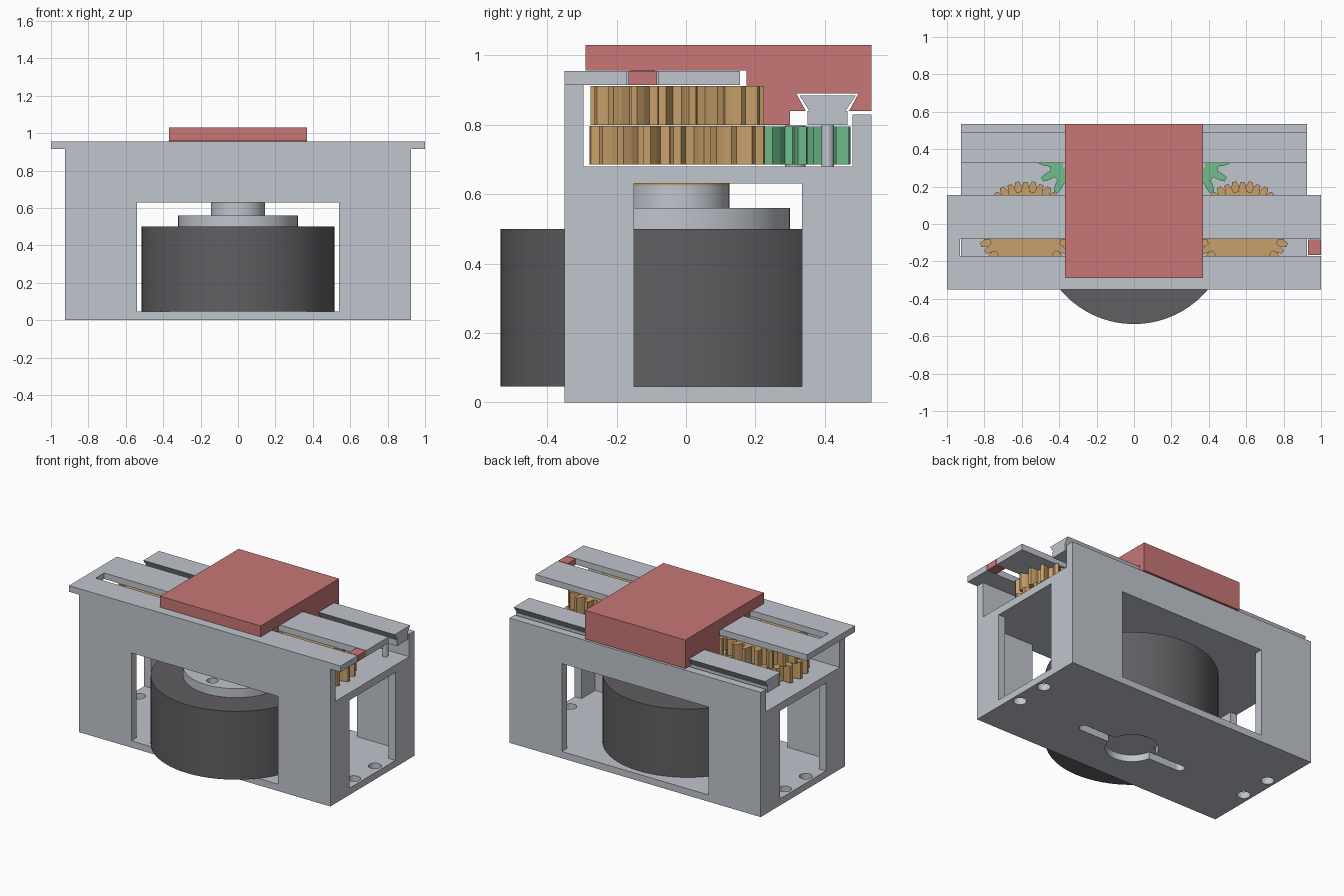
import bpy, bmesh, math

if "Cube" in bpy.data.objects:
    bpy.data.objects.remove(bpy.data.objects["Cube"])


def mat(name, rgb):
    m = bpy.data.materials.new(name)
    m.diffuse_color = (*rgb, 1)
    m.use_nodes = True
    m.node_tree.nodes["Principled BSDF"].inputs["Base Color"].default_value = m.diffuse_color
    return m


GREY = mat("light_grey", (0.53, 0.56, 0.61))
DARK = mat("dark_grey", (0.117, 0.112, 0.122))
RED = mat("dull_red", (0.58, 0.18, 0.18))
TAN = mat("tan", (0.58, 0.35, 0.145))
GREEN = mat("green", (0.155, 0.51, 0.26))


def prism(name, pts, to3d, vec, material):
    """Extrude a flat outline along vec."""
    bm = bmesh.new()
    face = bm.faces.new([bm.verts.new(to3d(a, b)) for a, b in pts])
    ext = bmesh.ops.extrude_face_region(bm, geom=[face])
    moved = [v for v in ext["geom"] if isinstance(v, bmesh.types.BMVert)]
    bmesh.ops.translate(bm, verts=moved, vec=vec)
    bmesh.ops.recalc_face_normals(bm, faces=bm.faces)
    me = bpy.data.meshes.new(name)
    bm.to_mesh(me)
    bm.free()
    ob = bpy.data.objects.new(name, me)
    bpy.context.collection.objects.link(ob)
    me.materials.append(material)
    return ob


def up(name, pts, z0, z1, material):
    return prism(name, pts, lambda x, y: (x, y, z0), (0, 0, z1 - z0), material)


def along_x(name, pts, x0, x1, material):
    return prism(name, pts, lambda y, z: (x0, y, z), (x1 - x0, 0, 0), material)


def box(name, x0, x1, y0, y1, z0, z1, material=GREY):
    return up(name, [(x0, y0), (x1, y0), (x1, y1), (x0, y1)], z0, z1, material)


def disc(name, x, y, r, z0, z1, material=GREY, n=64):
    pts = [(x + r * math.cos(i * math.tau / n), y + r * math.sin(i * math.tau / n))
           for i in range(n)]
    return up(name, pts, z0, z1, material)


def gear(name, x, y, root, tip, teeth, z0, z1, material, phase=0.0):
    pts = []
    step = math.tau / teeth
    for i in range(teeth):
        for f, r in ((-0.32, root), (-0.24, (root + tip) / 2), (-0.12, tip),
                     (0.12, tip), (0.24, (root + tip) / 2), (0.32, root)):
            a = (i + f + phase) * step
            pts.append((x + r * math.cos(a), y + r * math.sin(a)))
    return up(name, pts, z0, z1, material)


def cut(ob, cutters):
    for c in cutters:
        c.hide_render = True
        m = ob.modifiers.new("cut", "BOOLEAN")
        m.operation, m.solver, m.object = "DIFFERENCE", "EXACT", c
        bpy.context.view_layer.objects.active = ob
        bpy.ops.object.modifier_apply(modifier=m.name)
        bpy.data.objects.remove(c)


def smooth(ob):
    bpy.ops.object.select_all(action="DESELECT")
    ob.select_set(True)
    bpy.context.view_layer.objects.active = ob
    bpy.ops.object.shade_smooth_by_angle(angle=math.radians(30))


CY = -0.02  # motor axis in y

# Housing: block hollowed out, with windows and floor holes
housing = box("housing", -0.925, 0.925, -0.35, 0.535, 0, 0.915)
cut(housing, [
    box("gear_bay", -1.2, 1.2, -0.295, 0.48, 0.68, 1.2),
    box("back_lowering", -1.2, 1.2, 0.4, 0.8, 0.83, 1.2),
    box("cavity", -0.875, 0.875, -0.295, 0.48, 0.045, 0.63),
    box("front_back_window", -0.54, 0.54, -0.8, 0.8, 0.045, 0.63),
    box("side_window", -1.2, 1.2, -0.15, 0.335, 0.045, 0.63),
    disc("floor_hole", 0, CY, 0.16, -0.1, 0.045),
] + [disc("screw_hole", sx * 0.868, y, 0.04, -0.1, 0.1, n=24)
     for sx in (-1, 1) for y in (-0.02, 0.2)])

# Adjustment slots in the floor, rounded at the outer ends
for s in (-1, 1):
    arc = [math.radians(-90 + 18 * i) for i in range(11)]
    pts = [(s * 0.12, CY - 0.03)]
    pts += [(s * (0.37 + 0.03 * math.cos(a)), CY + 0.03 * math.sin(a)) for a in arc]
    pts += [(s * 0.12, CY + 0.03)]
    cut(housing, [up("floor_slot", pts, -0.1, 0.045, GREY)])

# Slotted top plate with an end plug
plate = box("top_plate", -1, 1, -0.35, 0.155, 0.915, 0.955)
cut(plate, [box("plate_slot", -0.93, 1.1, -0.17, -0.08, 0.8, 1.1)])
box("slot_plug", 0.93, 1.0, -0.166, -0.084, 0.915, 0.955, RED)

# Dovetail rail on posts
along_x("dovetail_rail", [(0.35, 0.80), (0.465, 0.80), (0.465, 0.84), (0.46, 0.84),
                          (0.49, 0.885), (0.327, 0.885), (0.355, 0.84), (0.35, 0.84)],
        -0.925, 0.925, GREY)
for s in (-1, 1):
    disc("rail_post", s * 0.8, 0.408, 0.018, 0.68, 0.80, n=24)

# Slider with dovetail groove and a tab running in the plate slot
along_x("slider", [(-0.29, 0.957), (0.175, 0.957), (0.175, 0.80), (0.30, 0.80),
                   (0.30, 0.84), (0.345, 0.84), (0.318, 0.89), (0.497, 0.89),
                   (0.47, 0.84), (0.535, 0.84), (0.535, 1.03), (-0.29, 1.03)],
        -0.37, 0.37, RED)
box("slider_tab", -0.36, 0.36, -0.16, -0.09, 0.915, 0.957, RED)

# Motor: body, stepped flange with screw holes, hub
smooth(disc("motor_body", 0, CY, 0.515, 0.045, 0.50, DARK, 72))
flange = disc("motor_flange", 0, CY, 0.32, 0.50, 0.56)
cut(flange, [disc("flange_hole", 0.25 * math.cos(a), CY + 0.25 * math.sin(a), 0.035,
                  0.51, 0.7, n=20) for a in (0, math.pi / 2, math.pi, -math.pi / 2)])
smooth(flange)
smooth(disc("motor_hub", 0, CY, 0.145, 0.56, 0.625))
disc("drive_hub", 0, CY, 0.145, 0.625, 0.63, TAN)

# Stacked gears on both sides and on the motor axis, plus green idlers
for x in (-0.58, 0, 0.58):
    gear("lower_gear", x, CY - 0.005, 0.205, 0.255, 18, 0.685, 0.797, TAN)
    gear("upper_gear", x, CY - 0.005, 0.20, 0.25, 18, 0.80, 0.912, TAN, 0.5)
for s in (-1, 1):
    gear("idler_gear", s * 0.35, 0.315, 0.10, 0.16, 10, 0.685, 0.795, GREEN, 0.2 * s)
    disc("idler_pin", s * 0.35, 0.315, 0.03, 0.68, 0.798, n=24)
